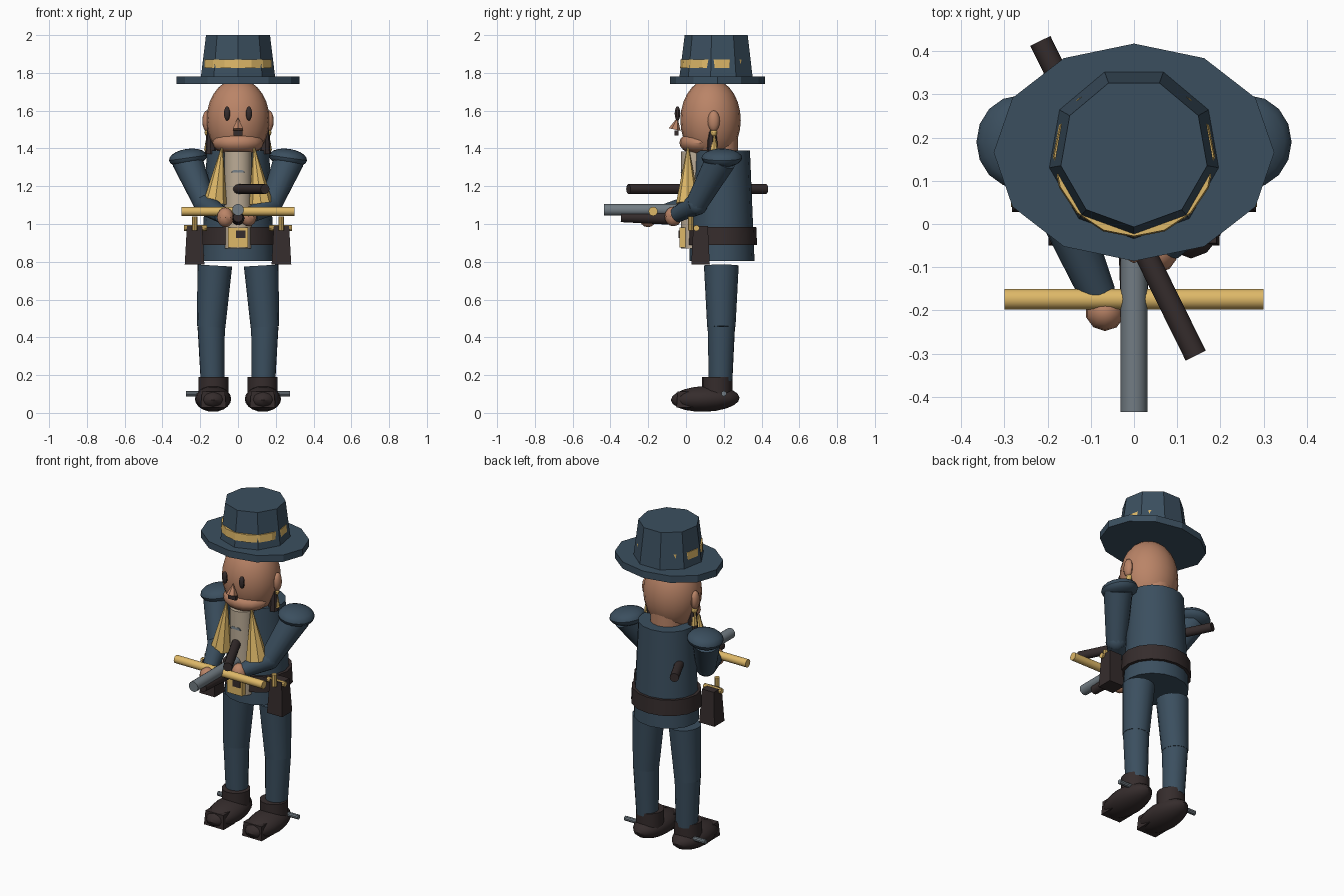
import bpy, math
from mathutils import Vector

if "Cube" in bpy.data.objects:
    bpy.data.objects.remove(bpy.data.objects["Cube"])


def material(name, rgb):
    lin = [(c / 255 / 12.92) if c < 11 else ((c / 255 + 0.055) / 1.055) ** 2.4 for c in rgb]
    m = bpy.data.materials.new(name)
    m.diffuse_color = (*lin, 1)
    m.use_nodes = True
    m.node_tree.nodes["Principled BSDF"].inputs["Base Color"].default_value = m.diffuse_color
    return m


BLUE = material("navy cloth", (59, 79, 95))
SKIN = material("skin", (186, 132, 103))
GOLD = material("gold", (222, 184, 104))
DARK = material("dark leather", (53, 44, 44))
CREAM = material("cream shirt", (188, 172, 150))
STEEL = material("steel", (114, 124, 131))


def finish(name, mat, smooth=True, angle=35):
    o = bpy.context.object
    o.name = name
    o.data.materials.append(mat)
    bpy.ops.object.transform_apply(location=False, rotation=False, scale=True)
    if smooth:
        bpy.ops.object.shade_smooth_by_angle(angle=math.radians(angle))
    return o


def ball(name, mat, loc, size, seg=16, rings=10, rot=(0, 0, 0)):
    bpy.ops.mesh.primitive_uv_sphere_add(segments=seg, ring_count=rings, location=loc, rotation=rot)
    bpy.context.object.scale = size
    return finish(name, mat)


def box(name, mat, loc, size, top=1.0):
    bpy.ops.mesh.primitive_cube_add(size=1, location=loc)
    o = bpy.context.object
    for v in o.data.vertices:
        if v.co.z > 0:
            v.co.x *= top
            v.co.y *= top
    o.scale = size
    return finish(name, mat, False)


def rod(name, mat, a, b, r1, r2=None, seg=16, smooth=True):
    """Round or tapered bar from point a to point b."""
    a, b = Vector(a), Vector(b)
    d = b - a
    bpy.ops.mesh.primitive_cone_add(vertices=seg, radius1=r1, radius2=r1 if r2 is None else r2,
                                    depth=d.length, location=(a + b) / 2)
    bpy.context.object.rotation_euler = d.to_track_quat('Z', 'Y').to_euler()
    return finish(name, mat, smooth)


def drum(name, mat, y, z0, z1, r0, r1, flat=1.0, seg=16, turn=0.0, smooth=True):
    """Upright tapered drum; flat squashes its depth."""
    bpy.ops.mesh.primitive_cone_add(vertices=seg, radius1=r0, radius2=r1, depth=z1 - z0,
                                    location=(0, y, (z0 + z1) / 2))
    o = bpy.context.object
    for v in o.data.vertices:
        x, w = v.co.x, v.co.y
        v.co.x = x * math.cos(turn) - w * math.sin(turn)
        v.co.y = (x * math.sin(turn) + w * math.cos(turn)) * flat
    return finish(name, mat, smooth)


# Hat
drum("hat_brim", BLUE, 0.166, 1.74, 1.782, 0.325, 0.325, 0.775, 12, 0, False)
drum("hat_crown", BLUE, 0.165, 1.775, 2.0, 0.2, 0.172, 1, 9, math.pi, False)
drum("hat_band", GOLD, 0.157, 1.825, 1.87, 0.188, 0.185, 1, 16, 0, False)

# Head and face
ball("head", SKIN, (0, 0.13, 1.55), (0.167, 0.16, 0.22), 20, 14)
ball("jaw", SKIN, (0, 0.075, 1.43), (0.135, 0.11, 0.065))
rod("neck", SKIN, (0, 0.175, 1.3), (0, 0.175, 1.47), 0.1)
rod("nose", SKIN, (0, -0.06, 1.50), (0, -0.045, 1.565), 0.032, 0, 6, False)
box("moustache", DARK, (0, -0.05, 1.482), (0.05, 0.02, 0.026))

# Torso, shirt, belt
drum("coat", BLUE, 0.19, 0.805, 1.39, 0.192, 0.165, 0.9)
drum("belt", DARK, 0.19, 0.89, 0.985, 0.207, 0.202, 0.9)
rod("shirt", CREAM, (0, 0.045, 0.87), (0, 0.045, 1.385), 0.072)
box("shirt_clasp", STEEL, (0, -0.024, 1.28), (0.075, 0.008, 0.014), 0.6)
box("buckle", GOLD, (0, -0.012, 0.928), (0.105, 0.045, 0.105))
box("buckle_centre", DARK, (0.015, -0.036, 0.945), (0.05, 0.008, 0.04))

for s, side in ((-1, "left"), (1, "right")):
    # Face sides
    ball(side + "_eye", DARK, (0.058 * s, -0.045, 1.585), (0.017, 0.015, 0.038), 10, 8)
    ball(side + "_ear", SKIN, (0.165 * s, 0.147, 1.545), (0.024, 0.032, 0.056), 12, 8)
    ball(side + "_earring_ball", GOLD, (0.16 * s, 0.147, 1.485), (0.018, 0.018, 0.022), 10, 6)
    rod(side + "_earring_drop", GOLD, (0.158 * s, 0.147, 1.39), (0.158 * s, 0.147, 1.47), 0.022, 0.008, 8)
    rod(side + "_hair_lock", DARK, (0.145 * s, 0.14, 1.37), (0.145 * s, 0.14, 1.52), 0.03, 0.02, 8)
    # Lapel
    rod(side + "_lapel", GOLD, (0.122 * s, 0.01, 1.11), (0.083 * s, 0.01, 1.42), 0.063, 0.002, 8, False)
    # Shoulder and upper arm
    ball(side + "_shoulder_pad", BLUE, (0.265 * s, 0.19, 1.35), (0.101, 0.108, 0.048),
         rot=(0, math.radians(8) * s, 0))
    elbow = (0.175 * s, 0.055, 1.105)
    rod(side + "_upper_arm", BLUE, (0.27 * s, 0.185, 1.34), elbow, 0.082, 0.058)
    ball(side + "_elbow", BLUE, elbow, (0.06, 0.06, 0.06), 12, 8)
    # Forearm and hand
    hand = (-0.067, -0.202, 1.035) if s < 0 else (0.055, -0.067, 1.04)
    wrist = Vector(elbow).lerp(Vector(hand), 0.85)
    rod(side + "_forearm", BLUE, elbow, wrist, 0.06, 0.042)
    ball(side + "_hand", SKIN, hand, (0.046, 0.046, 0.052), 10, 8)
    # Belt pouch with gold fittings
    box(side + "_pouch", DARK, (0.23 * s, 0.077, 0.888), (0.104, 0.098, 0.205), 0.78)
    rod(side + "_pouch_bar", GOLD, (0.165 * s, 0.055, 0.98), (0.285 * s, 0.055, 0.978), 0.016, seg=10)
    rod(side + "_pouch_pin", GOLD, (0.23 * s, 0.025, 0.965), (0.23 * s, 0.025, 1.04), 0.015, seg=10)
    # Leg
    rod(side + "_thigh", BLUE, (0.142 * s, 0.187, 0.455), (0.123 * s, 0.187, 0.78), 0.075, 0.092)
    rod(side + "_shin", BLUE, (0.135 * s, 0.183, 0.17), (0.142 * s, 0.187, 0.46), 0.063, 0.073)
    # Boot with spur
    rod(side + "_boot_cuff", DARK, (0.13 * s, 0.165, 0.09), (0.13 * s, 0.165, 0.19), 0.08)
    ball(side + "_boot", DARK, (0.132 * s, 0.102, 0.074), (0.096, 0.182, 0.068), 16, 10,
         (math.radians(2), 0, 0))
    box(side + "_boot_toe", DARK, (0.13 * s, 0.005, 0.07), (0.135, 0.11, 0.085), 0.9)
    rod(side + "_spur", STEEL, (0.12 * s, 0.2, 0.102), (0.275 * s, 0.2, 0.102), 0.014, seg=10)

# Crossbow held in front
rod("bow_arm", GOLD, (-0.3, -0.174, 1.067), (0.3, -0.174, 1.067), 0.024)
rod("barrel", STEEL, (0, -0.435, 1.075), (0, -0.02, 1.075), 0.031)
rod("stock", DARK, (0, -0.345, 1.036), (0, -0.04, 1.03), 0.026, 0.036)

# Club passing through the coat
rod("club", DARK, (-0.217, 0.424, 1.185), (0.143, -0.305, 1.185), 0.026)
